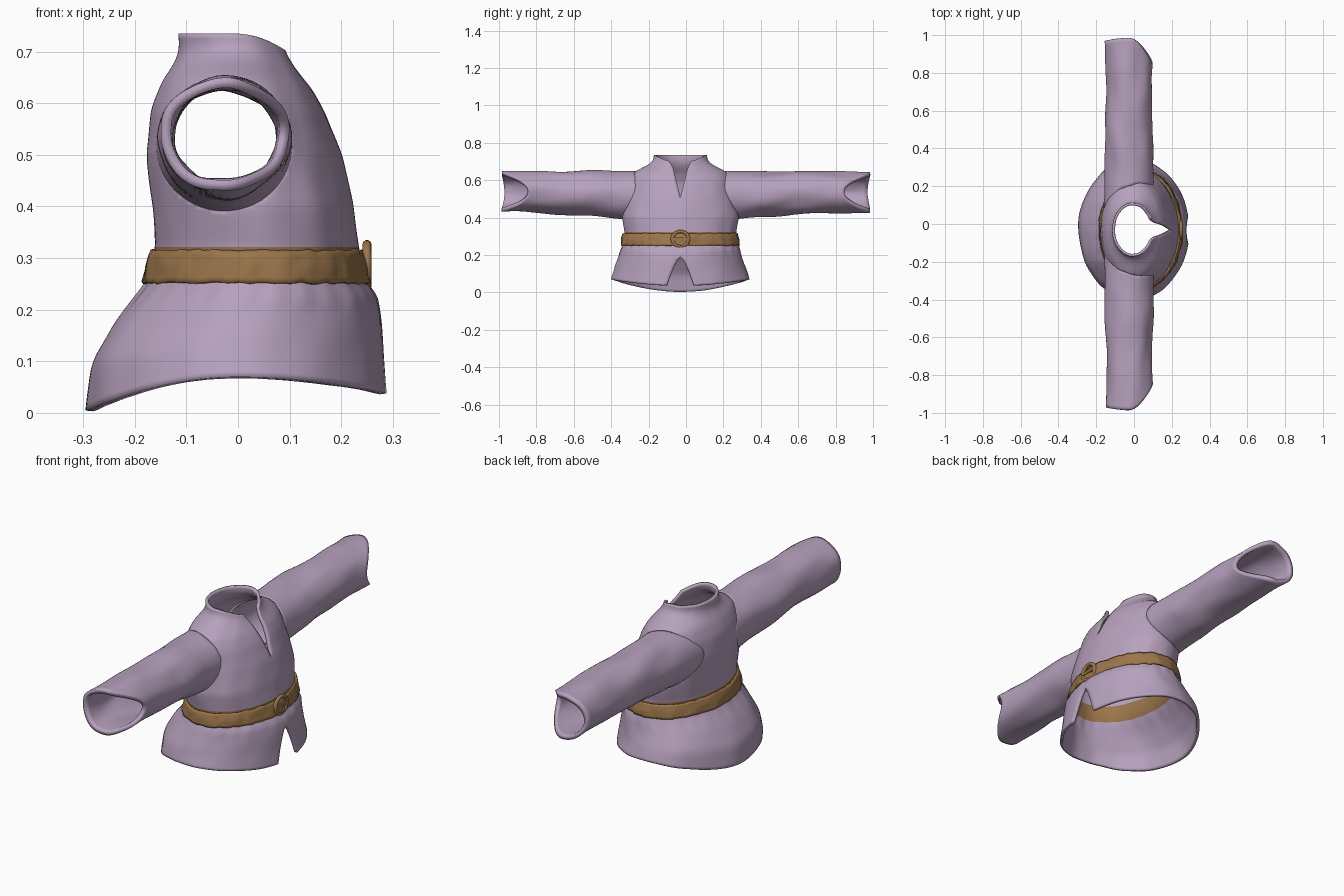
import bpy, bmesh, math
from mathutils import Vector, noise

if "Cube" in bpy.data.objects:
    bpy.data.objects.remove(bpy.data.objects["Cube"])


def material(name, rgb):
    m = bpy.data.materials.new(name)
    m.diffuse_color = (*rgb, 1)
    m.use_nodes = True
    m.node_tree.nodes["Principled BSDF"].inputs["Base Color"].default_value = m.diffuse_color
    return m


CLOTH = material("mauve cloth", (0.47, 0.355, 0.51))
LEATHER = material("tan leather", (0.33, 0.18, 0.07))
CY = -0.03

# Tunic profile: height, drop at front, drop at back, back x, front x, half width
ROWS = [
    (0.070, 0.035, 0.068, -0.295, 0.295, 0.370),
    (0.130, 0.015, 0.030, -0.283, 0.284, 0.352),
    (0.190, 0.000, 0.010, -0.238, 0.277, 0.330),
    (0.232, 0.000, 0.000, -0.195, 0.268, 0.318),
    (0.252, 0.000, 0.000, -0.178, 0.247, 0.310),
    (0.285, 0.000, 0.000, -0.164, 0.238, 0.300),
    (0.320, 0.000, 0.000, -0.160, 0.234, 0.298),
    (0.400, 0.000, 0.000, -0.166, 0.226, 0.312),
    (0.500, 0.000, 0.000, -0.178, 0.200, 0.300),
    (0.590, 0.005, 0.000, -0.168, 0.168, 0.282),
    (0.645, 0.018, 0.000, -0.146, 0.144, 0.250),
    (0.675, 0.028, 0.000, -0.125, 0.128, 0.185),
    (0.700, 0.033, 0.000, -0.114, 0.114, 0.146),
    (0.735, 0.040, 0.000, -0.116, 0.100, 0.141),
]


def section(z):
    """Profile values at height z."""
    z = min(max(z, ROWS[0][0]), ROWS[-1][0])
    for a, b in zip(ROWS, ROWS[1:]):
        if z <= b[0]:
            t = (z - a[0]) / (b[0] - a[0])
            return [p + (q - p) * t for p, q in zip(a, b)]


def smooth_section(z):
    parts = [section(z + d) for d in (-0.012, 0, 0.012)]
    s = [sum(c) / 3 for c in zip(*parts)]
    s[0] = z
    return s


def gap(z):
    """Half width of the front opening: neck notch above, skirt slit below."""
    if z > 0.51:
        return 0.25 * (z - 0.51) + max(0, z - 0.66) * 0.35
    if z < 0.19:
        return 0.072 * ((0.19 - z) / 0.15) ** 0.7
    return 0.0


def finish(bm, name, mats, thickness=0.0, angle=50):
    bmesh.ops.recalc_face_normals(bm, faces=bm.faces)
    me = bpy.data.meshes.new(name)
    bm.to_mesh(me)
    bm.free()
    for m in mats:
        me.materials.append(m)
    ob = bpy.data.objects.new(name, me)
    bpy.context.collection.objects.link(ob)
    if thickness:
        mod = ob.modifiers.new("thickness", 'SOLIDIFY')
        mod.thickness = thickness
        mod.offset = -1
    bpy.ops.object.select_all(action='DESELECT')
    ob.select_set(True)
    bpy.context.view_layer.objects.active = ob
    bpy.ops.object.shade_smooth_by_angle(angle=math.radians(angle))
    return ob


def skin(bm, rings, closed):
    """Join successive rings of points with quads."""
    vs = [[bm.verts.new(p) for p in r] for r in rings]
    n = len(vs[0])
    for a, b in zip(vs, vs[1:]):
        for i in range(n if closed else n - 1):
            j = (i + 1) % n
            bm.faces.new((a[i], a[j], b[j], b[i]))


# Sleeve cross-section: t is 0 at the shoulder and 1 at the cuff
def sleeve_section(t):
    e = 1 - (1 - t) ** 2
    return -0.027, 0.520 + 0.018 * e, 0.132 - 0.010 * e, 0.130 - 0.021 * e


# Tunic body, open along the front notch and slit
N = 112
rings = []
heights = [0.07 + 0.665 * i / 66 for i in range(67)]
for z in heights:
    _, df, db, x0, x1, ry = smooth_section(z)
    cx, rx = (x0 + x1) / 2, (x1 - x0) / 2
    g = math.asin(min(0.9, gap(z - df) / ry))
    ring = []
    for i in range(N + 1):
        a = g + (2 * math.pi - 2 * g) * i / N
        c, s = math.cos(a), math.sin(a)
        zz = z - (df if c > 0 else db) * c * c
        # gathers below the belt plus soft wrinkles
        pleat = 0.006 * math.exp(-((z - 0.235) / 0.03) ** 2) * math.sin(26 * a)
        f = 1 + pleat + 0.018 * noise.noise(Vector((c * 3, s * 3, z * 9)))
        ring.append((cx + rx * c * f, CY + ry * s * f, zz))
    rings.append(ring)
bm = bmesh.new()
skin(bm, rings, False)
bmesh.ops.remove_doubles(bm, verts=bm.verts, dist=0.0004)
# armholes
scx, scz, srx, srz = sleeve_section(0)
holes = []
for f in bm.faces:
    p = f.calc_center_median()
    if ((p.x - scx) / (srx * 0.95)) ** 2 + ((p.z - scz) / (srz * 0.95)) ** 2 < 1:
        holes.append(f)
    f.material_index = 1 if 0.25 < p.z < 0.318 else 0
bmesh.ops.delete(bm, geom=holes, context='FACES')
finish(bm, "tunic_body", [CLOTH, LEATHER], 0.014)

# Sleeves, starting on the body surface and ending in slanted cuffs
for side, name in ((1, "left_sleeve"), (-1, "right_sleeve")):
    bm = bmesh.new()
    M, K = 56, 40
    rings = []
    for k in range(K + 1):
        t = k / K
        cx, cz, rx, rz = sleeve_section(t)
        ring = []
        for i in range(M):
            a = 2 * math.pi * i / M
            c, s = math.cos(a), math.sin(a)
            px, pz = scx + srx * c, scz + srz * s
            _, _, _, x0, x1, ry = section(pz)
            u = (px - (x0 + x1) / 2) / ((x1 - x0) / 2)
            start = CY * side + ry * math.sqrt(max(0.04, 1 - u * u)) - 0.008
            end = 0.985 - (0.14 * c * c if c > 0 else 0.015 * c * c)
            y = start + (end - start) * t
            w = 1 + 0.09 * min(1, 4 * t) * noise.noise(
                Vector((c * 1.3, y * 5 + side * 7, s * 1.3)))
            flare = 1 + 0.03 * max(0, t - 0.9) * 10
            ring.append((cx + rx * c * w * flare, side * y, cz + rz * s * w))
        rings.append(ring)
    skin(bm, rings, True)
    finish(bm, name, [CLOTH], 0.02)

# Belt: a worn leather band around the waist
rings = []
for k in range(7):
    z = 0.252 + 0.064 * k / 6
    bulge = 0.008 + 0.006 * math.sin(math.pi * k / 6)
    _, _, _, x0, x1, ry = smooth_section(z)
    ring = []
    for i in range(120):
        a = 2 * math.pi * i / 120
        c, s = math.cos(a), math.sin(a)
        r = bulge + 0.006 * noise.noise(Vector((c * 7, s * 7, z * 25)))
        wave = 0.005 * noise.noise(Vector((c * 9, s * 9, k // 4 * 3.0)))
        ring.append(((x0 + x1) / 2 + ((x1 - x0) / 2 + r) * c,
                     CY + (ry + r) * s, z + wave))
    rings.append(ring)
bm = bmesh.new()
skin(bm, rings, True)
finish(bm, "belt", [LEATHER], 0.01)

# Round buckle with a raised rim and a slim tongue
bm = bmesh.new()
rings = []
for i in range(32):
    a = 2 * math.pi * i / 32
    rings.append([(0.250 + 0.009 * math.cos(b),
                   CY + (0.043 + 0.010 * math.sin(b)) * math.cos(a),
                   0.286 + (0.040 + 0.009 * math.sin(b)) * math.sin(a))
                  for b in (2 * math.pi * j / 10 for j in range(10))])
skin(bm, rings + rings[:1], True)
bmesh.ops.remove_doubles(bm, verts=bm.verts, dist=0.0001)
finish(bm, "buckle_rim", [LEATHER])

bm = bmesh.new()
bmesh.ops.create_cube(bm, size=1)
for v in bm.verts:
    v.co = (0.252 + v.co.x * 0.012, CY + v.co.y * 0.085, 0.286 + v.co.z * 0.014)
finish(bm, "buckle_tongue", [LEATHER], angle=30)
